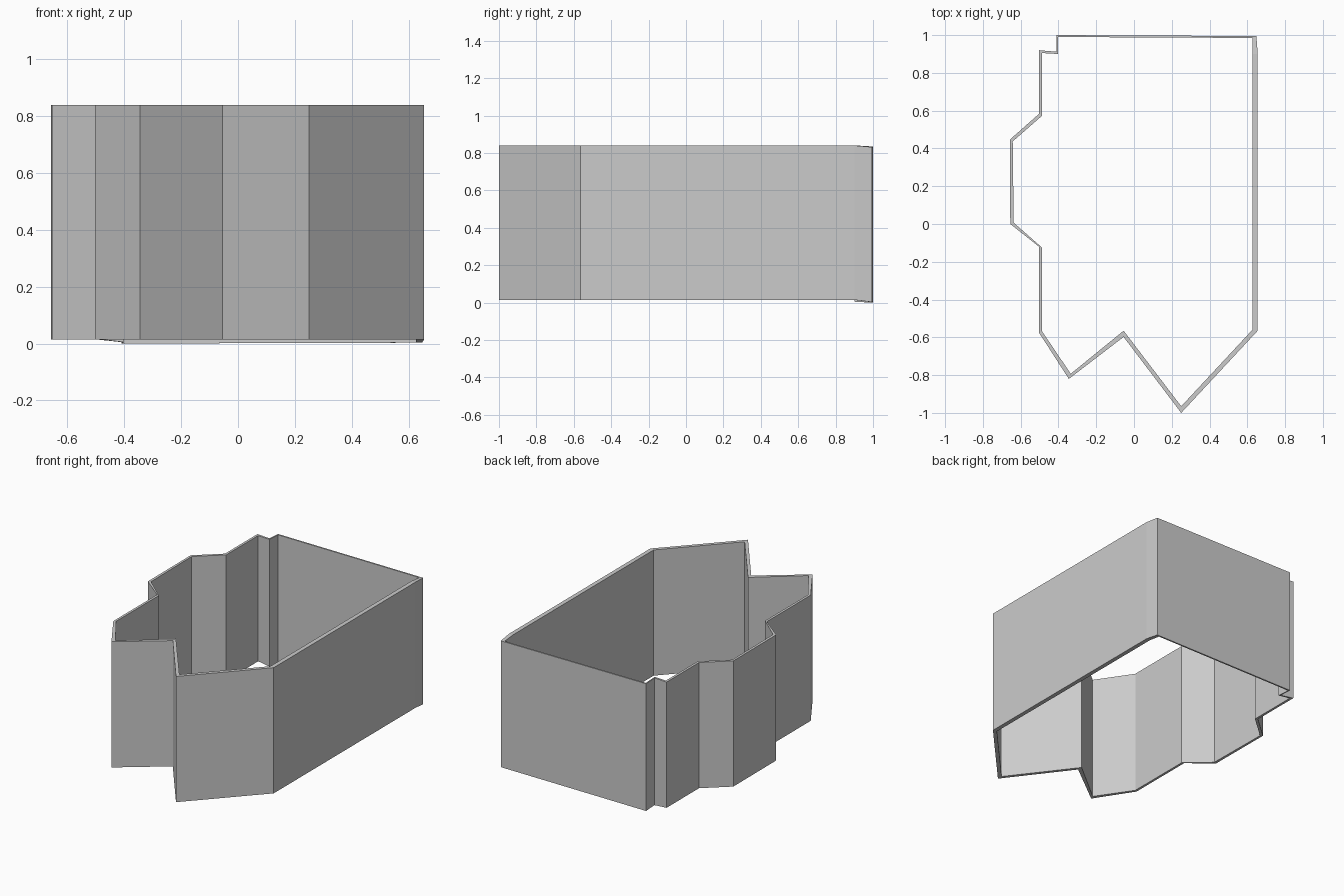
import bpy, bmesh

# Wall corners seen from above: outer x, y, inner x, y
corners = [
    (0.25, -1.00, 0.25, -0.965),
    (0.655, -0.565, 0.627, -0.56),
    (0.655, 0.90, 0.627, 0.90),
    (0.648, 0.995, 0.627, 0.985),
    (-0.41, 1.00, -0.402, 0.99),
    (-0.41, 0.912, -0.402, 0.90),
    (-0.503, 0.92, -0.487, 0.905),
    (-0.503, 0.583, -0.487, 0.573),
    (-0.657, 0.447, -0.642, 0.437),
    (-0.655, 0.00, -0.637, 0.007),
    (-0.503, -0.12, -0.487, -0.125),
    (-0.503, -0.575, -0.487, -0.568),
    (-0.345, -0.82, -0.335, -0.793),
    (-0.055, -0.598, -0.055, -0.565),
]
# Default bottom and top, with the slightly lower back panel
heights = {3: (0.003, 0.832), 4: (0.0, 0.835), 5: (0.005, 0.84)}

bm = bmesh.new()
rings = []
for i, (ox, oy, ix, iy) in enumerate(corners):
    low, high = heights.get(i, (0.015, 0.84))
    section = [(ox, oy, low), (ox, oy, high), (ix, iy, high), (ix, iy, low)]
    rings.append([bm.verts.new(p) for p in section])

# Join neighbouring wall sections into a closed band
for i, a in enumerate(rings):
    b = rings[(i + 1) % len(rings)]
    for k in range(4):
        n = (k + 1) % 4
        bm.faces.new((a[k], b[k], b[n], a[n]))
bmesh.ops.recalc_face_normals(bm, faces=bm.faces)

mesh = bpy.data.meshes.new("outline_wall")
bm.to_mesh(mesh)
bm.free()
wall = bpy.data.objects.new("outline_wall", mesh)
bpy.context.collection.objects.link(wall)
